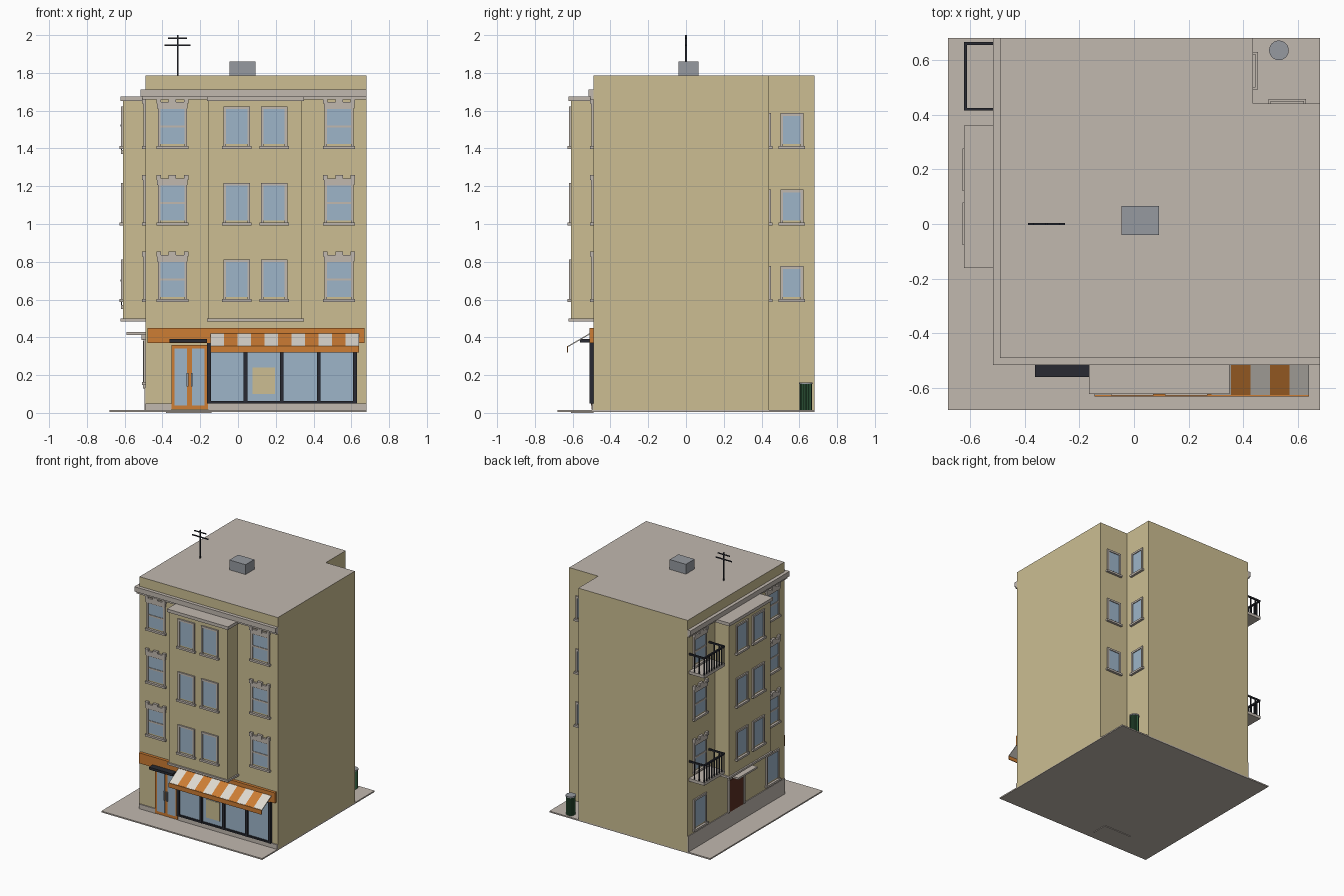
import bpy, bmesh, math

if "Cube" in bpy.data.objects:
    bpy.data.objects.remove(bpy.data.objects["Cube"])


def srgb(r, g, b):
    f = lambda c: c / 12.92 if c <= 0.04045 else ((c + 0.055) / 1.055) ** 2.4
    return (f(r / 255), f(g / 255), f(b / 255), 1)


COLORS = {"wall_tan": (204, 190, 146), "stone": (193, 184, 175), "glass": (157, 181, 201),
          "orange": (205, 125, 52), "charcoal": (40, 42, 50), "cream": (222, 217, 208),
          "green": (52, 96, 64), "metal": (150, 154, 160), "brown": (92, 48, 34)}
MATS = {}
for key, col in COLORS.items():
    MATS[key] = bpy.data.materials.new(key)
    MATS[key].diffuse_color = srgb(*col)


def finish(name, bm, mats):
    me = bpy.data.meshes.new(name)
    bmesh.ops.recalc_face_normals(bm, faces=bm.faces)
    bm.to_mesh(me)
    bm.free()
    for m in mats:
        me.materials.append(MATS[m])
    ob = bpy.data.objects.new(name, me)
    bpy.context.collection.objects.link(ob)
    return ob


def build(name, parts, place=lambda u, d: (u, d)):
    """Join boxes (mat, u0, u1, d0, d1, z0, z1); place maps wall coordinates to x, y."""
    bm = bmesh.new()
    mats = []
    for mat, u0, u1, d0, d1, z0, z1 in parts:
        if mat not in mats:
            mats.append(mat)
        v = [bm.verts.new((*place(u, d), z)) for z in (z0, z1)
             for u, d in ((u0, d0), (u1, d0), (u1, d1), (u0, d1))]
        for q in ((0, 1, 2, 3), (4, 5, 6, 7), (0, 1, 5, 4), (1, 2, 6, 5), (2, 3, 7, 6), (3, 0, 4, 7)):
            bm.faces.new([v[i] for i in q]).material_index = mats.index(mat)
    return finish(name, bm, mats)


# Wall placements: u runs along the wall, d is the distance out of it
def front(wall): return lambda u, d: (u, wall - d)
def left(wall): return lambda u, d: (wall - d, u)
def right(wall): return lambda u, d: (wall + d, u)
def back(wall): return lambda u, d: (u, wall + d)


def window(name, place, c, w, z0, z1, hood=False):
    h, t = w / 2, 0.014
    parts = [("glass", c - h + t, c + h - t, 0, 0.004, z0 + t, z1 - t),
             ("stone", c - h, c - h + t, 0, 0.01, z0, z1),
             ("stone", c + h - t, c + h, 0, 0.01, z0, z1),
             ("stone", c - h + t, c + h - t, 0, 0.01, z1 - t, z1),
             ("stone", c - h - 0.008, c + h + 0.008, 0, 0.018, z0 - 0.012, z0 + 0.003)]
    if hood:  # middle rail and crowned lintel
        m = (z0 + z1) / 2
        parts += [("stone", c - h + t, c + h - t, 0, 0.008, m - 0.006, m + 0.006),
                  ("stone", c - h - 0.003, c + h + 0.003, 0, 0.014, z1 - 0.01, z1 + 0.025)]
        for o, bw in ((-h + 0.005, 0.012), (0, 0.02), (h - 0.005, 0.012)):
            parts.append(("stone", c + o - bw, c + o + bw, 0, 0.018, z1 + 0.015, z1 + 0.042))
    build(name, parts, place)


# Ground slab and footing under the door
build("pavement", [("stone", -0.68, 0.68, -0.68, 0.68, 0.005, 0.015)])
build("door_footing", [("stone", -0.38, -0.14, -0.61, -0.49, 0, 0.008)])

# Main block with a notched rear corner; upward faces are the roof
bm = bmesh.new()
foot = [(-0.49, -0.49), (0.68, -0.49), (0.68, 0.44), (0.435, 0.44), (0.435, 0.68), (-0.49, 0.68)]
base = bm.faces.new([bm.verts.new((x, y, 0.01)) for x, y in foot])
top = bmesh.ops.extrude_face_region(bm, geom=[base])["geom"]
bmesh.ops.translate(bm, vec=(0, 0, 1.775), verts=[g for g in top if isinstance(g, bmesh.types.BMVert)])
bm.normal_update()
for f in bm.faces:
    f.material_index = 1 if f.calc_center_median().z > 1.78 else 0
finish("building_block", bm, ["wall_tan", "stone"])

# Cornice on the two street sides
for z0, z1, d in ((1.66, 1.675, 0.016), (1.675, 1.712, 0.026)):
    build("cornice", [("stone", -0.49 - d, 0.68, -0.49 - d, -0.49, z0, z1),
                      ("stone", -0.49 - d, -0.49, -0.49, 0.68, z0, z1)])

# Projecting bays, street windows on every upper floor
FLOORS = (0.60, 1.005, 1.41)
for side, place, lo, hi, ends in (("front", front, -0.155, 0.34, (-0.347, 0.535)),
                                  ("left", left, -0.15, 0.35, (-0.34, 0.535))):
    build(side + "_bay", [("wall_tan", lo, hi, 0, 0.12, 0.50, 1.655),
                          ("stone", lo - 0.01, hi + 0.01, 0, 0.132, 1.652, 1.676),
                          ("stone", lo - 0.01, hi + 0.01, 0, 0.132, 0.485, 0.50)], place(-0.49))
    mid = (lo + hi) / 2
    for z in FLOORS:
        for c in (mid - 0.099, mid + 0.099):
            window(side + "_bay_window", place(-0.61), c, 0.14, z, z + 0.213)
        for c in ends:
            window(side + "_window", place(-0.49), c, 0.155, z, z + 0.212, True)

# Rear notch windows
for z in FLOORS:
    window("notch_side_window", right(0.435), 0.56, 0.122, z, z + 0.177)
    window("notch_rear_window", back(0.44), 0.56, 0.122, z, z + 0.177)

# Left side ground floor: plinth, windows, door and canopy
lw = left(-0.49)
build("left_plinth", [("stone", -0.49, 0.68, 0, 0.006, 0.015, 0.135)], lw)
for c in (-0.34, 0.535):
    window("left_ground_window", lw, c, 0.155, 0.16, 0.39)
build("side_door", [("brown", 0.015, 0.185, 0, 0.008, 0.13, 0.37),
                    ("stone", 0.0, 0.015, 0, 0.012, 0.13, 0.38),
                    ("stone", 0.185, 0.20, 0, 0.012, 0.13, 0.38)], lw)
build("side_door_canopy", [("stone", -0.02, 0.21, 0, 0.10, 0.413, 0.427),
                           ("stone", 0.0, 0.20, 0, 0.02, 0.385, 0.413)], lw)

# Balconies with railings
for z in (0.55, 1.37):
    parts = [("stone", 0.415, 0.665, 0, 0.13, z, z + 0.022)]
    r = z + 0.145
    parts += [("charcoal", 0.415, 0.665, 0.12, 0.132, r, r + 0.012)]
    parts += [("charcoal", y, y + 0.01, 0, 0.12, r, r + 0.012) for y in (0.415, 0.655)]
    for i in range(9):
        y = 0.416 + i * 0.03
        parts.append(("charcoal", y, y + 0.006, 0.123, 0.129, z + 0.022, r))
    parts += [("charcoal", y, y + 0.006, d, d + 0.006, z + 0.022, r)
              for y in (0.417, 0.657) for d in (0.04, 0.082)]
    build("balcony", parts, lw)

# Shop front: stone base, sign band, glazing with mullions, notice
fw = front(-0.49)
build("front_plinth", [("stone", -0.49, -0.352, 0, 0.008, 0.015, 0.05),
                       ("stone", -0.16, 0.68, 0, 0.008, 0.015, 0.05)], fw)
build("sign_band", [("orange", -0.48, 0.67, 0, 0.022, 0.37, 0.45)], fw)
parts = [("glass", -0.155, 0.62, 0, 0.006, 0.055, 0.37),
         ("charcoal", -0.163, 0.63, 0, 0.018, 0.05, 0.062),
         ("charcoal", -0.163, 0.63, 0, 0.018, 0.355, 0.37)]
for x in (-0.154, 0.04, 0.232, 0.427, 0.62):
    parts.append(("charcoal", x - 0.01, x + 0.01, 0, 0.02, 0.05, 0.37))
build("shop_window", parts, fw)
build("window_notice", [("wall_tan", 0.077, 0.195, 0.006, 0.009, 0.10, 0.24)], fw)

# Double entrance door with handles and a dark hood
parts = [("orange", -0.352, -0.16, 0, 0.01, 0.018, 0.36)]
for x0, x1, hx in ((-0.335, -0.269, -0.272), (-0.243, -0.177, -0.25)):
    parts += [("glass", x0, x1, 0.01, 0.012, 0.04, 0.342),
              ("metal", hx, hx + 0.01, 0.012, 0.022, 0.14, 0.21)]
build("entrance_door", parts, fw)
build("entrance_hood", [("charcoal", -0.362, -0.163, 0, 0.07, 0.372, 0.39)], fw)

# Striped awning: sloping slats in alternating colours, then a front valance
bm = bmesh.new()
N, X0, X1 = 11, -0.145, 0.64
prof = [(-0.51, 0.422), (-0.625, 0.355), (-0.625, 0.348), (-0.51, 0.415)]
for i in range(N):
    ring = [[bm.verts.new((X0 + (X1 - X0) * k / N, y, z)) for y, z in prof] for k in (i, i + 1)]
    faces = [bm.faces.new(ring[0]), bm.faces.new(ring[1][::-1])]
    for j in range(4):
        k = (j + 1) % 4
        faces.append(bm.faces.new((ring[0][j], ring[1][j], ring[1][k], ring[0][k])))
    for f in faces:
        f.material_index = i % 2
finish("awning", bm, ["cream", "orange"])
build("awning_valance", [("orange", X0, X1, 0.135, 0.14, 0.32, 0.354)], fw)

# Roof equipment
build("roof_vent", [("metal", -0.045, 0.092, -0.04, 0.065, 1.785, 1.86)])
build("aerial", [("charcoal", -0.324, -0.316, -0.004, 0.004, 1.785, 2.0),
                 ("charcoal", -0.388, -0.252, -0.003, 0.003, 1.943, 1.951),
                 ("charcoal", -0.37, -0.27, -0.003, 0.003, 1.98, 1.987)])


# Ribbed bin with a metal lid
def cylinder(name, r, z0, z1, mat, n=24, rib=0):
    bm = bmesh.new()
    rad = lambda i: r - (rib if i % 2 else 0)
    f = bm.faces.new([bm.verts.new((0.53 + rad(i) * math.cos(math.tau * i / n),
                                    0.635 + rad(i) * math.sin(math.tau * i / n), z0)) for i in range(n)])
    g = bmesh.ops.extrude_face_region(bm, geom=[f])["geom"]
    bmesh.ops.translate(bm, vec=(0, 0, z1 - z0), verts=[v for v in g if isinstance(v, bmesh.types.BMVert)])
    finish(name, bm, [mat])


cylinder("bin_body", 0.033, 0.015, 0.152, "green", 32, 0.003)
cylinder("bin_lid", 0.036, 0.152, 0.162, "metal")

for m in bpy.data.materials:
    if m.users and not m.is_grease_pencil:
        m.use_nodes = True
        m.node_tree.nodes["Principled BSDF"].inputs["Base Color"].default_value = m.diffuse_color
